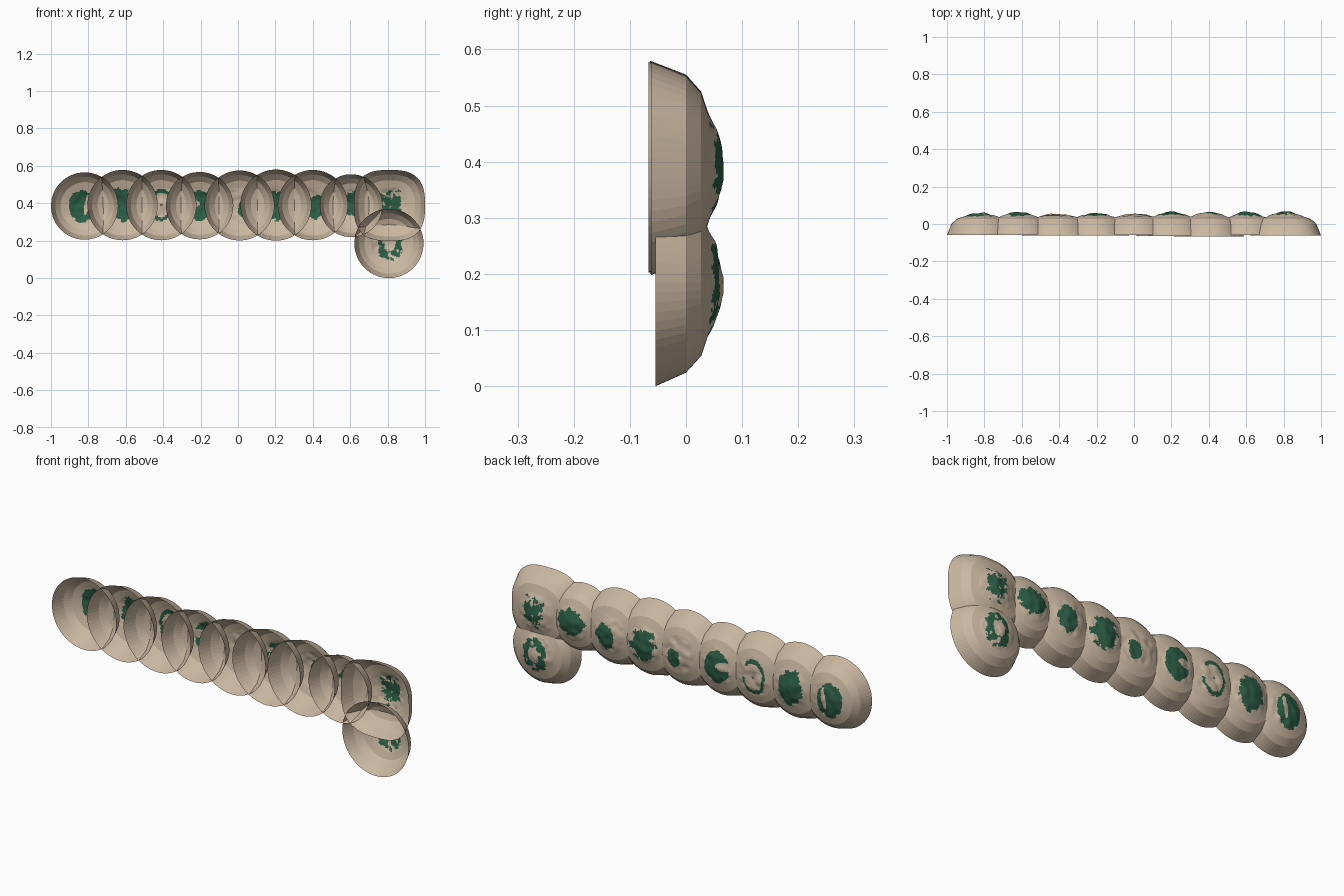
import bpy, math
from mathutils import Vector, noise

if "Cube" in bpy.data.objects:
    bpy.data.objects.remove(bpy.data.objects["Cube"])

def material(name, col):
    m = bpy.data.materials.new(name)
    m.diffuse_color = col
    m.use_nodes = True
    m.node_tree.nodes["Principled BSDF"].inputs["Base Color"].default_value = m.diffuse_color
    return m

TAN = material("tan_shell", (0.60, 0.48, 0.36, 1))
GREEN = material("green_patch", (0.025, 0.11, 0.06, 1))
SEG = 64

# radius fraction and depth of the faceted bowl wall
WALL = [(1.0, None), (0.87, 0.0), (0.71, 0.027), (0.52, 0.039)]
CAP_RINGS = 18

def ellipse(u, v, cu, cv, a, b):
    return math.hypot((u - cu) / a, (v - cv) / b)

# patch shapes, in x and z offsets from each bowl centre (n is noise)
def slit(u, v, n):
    return ellipse(u, v, -.015, 0, .068, .085) + .12 * n < 1 and ellipse(u, v, .01 + .15 * v, .01, .012, .055) + .3 * n > 1

def full(u, v, n):
    return ellipse(u, v, 0, 0, .068, .085) + .2 * n < 1

def ring(u, v, n):
    d = ellipse(u, v, 0, 0, .065, .085) + .08 * n
    return .78 < d < 1 and not (u > .02 and -.01 < v < .05)

def moon(u, v, n):
    return ellipse(u, v, 0, 0, .068, .08) + .1 * n < 1 and ellipse(u, v, -.045, .01, .045, .022) + .2 * n > 1

def small(u, v, n):
    return ellipse(u, v, .025, -.02, .035, .045) + .3 * n < 1

def rough(u, v, n):
    return ellipse(u, v, .005, 0, .068, .08) + .35 * n < 1

def medium(u, v, n):
    return ellipse(u, v, .015, -.01, .052, .062) + .25 * n < 1

def wide(u, v, n):
    return ellipse(u, v, .01, .01, .075, .065) + .25 * n < 1

def blotch(u, v, n):
    return ellipse(u, v, .01, .015, .055, .065) + .75 * n < .95

def broken_ring(u, v, n):
    d = ellipse(u, v, .005, -.005, .065, .08)
    return .45 < d + .25 * n < 1.0 and n < .3

# x, z, radius, rim y, tip height, squareness, patch
BOWLS = [
    (-.82, .385, .180, -.060, .059, 2.0, slit),
    (-.617, .390, .188, -.060, .064, 2.0, full),
    (-.41, .390, .188, -.061, .053, 2.0, ring),
    (-.205, .387, .180, -.062, .059, 2.0, moon),
    (.008, .388, .187, -.060, .053, 2.0, small),
    (.203, .390, .190, -.064, .064, 2.0, rough),
    (.40, .390, .188, -.067, .063, 2.0, medium),
    (.605, .387, .168, -.060, .065, 2.0, wide),
    (.81, .388, .190, -.062, .065, 2.8, blotch),
    (.807, .185, .185, -.054, .066, 2.0, broken_ring),
]

def build_bowl(i, cx, cz, r, rim, tip, power, patch):
    def nz(u, v, s):
        return noise.noise(Vector((u * s, v * s, i * 7.3)))
    verts, faces = [], []
    rings = [(f, rim if y is None else y, 0) for f, y in WALL]
    f0, y0, _ = rings[-1]
    for k in range(1, CAP_RINGS):
        t = k / CAP_RINGS
        rings.append((f0 * (1 - t), y0 + (tip - y0) * math.sin(t * math.pi / 2), t))
    for f, y, t in rings:
        # rim outline softens to round towards the tip
        p = 2 + (power - 2) * f
        for s in range(SEG):
            a = 2 * math.pi * s / SEG
            c, d = math.cos(a), math.sin(a)
            q = r * f / (abs(c) ** p + abs(d) ** p) ** (1 / p)
            u, v = q * c, q * d
            bump = min(1, 4 * t) * .006 * nz(u, v, 28)
            verts.append((cx + u, min(y + bump, .067), cz + v))
    verts.append((cx, tip, cz))
    n = len(rings)
    for k in range(n - 1):
        for s in range(SEG):
            e = (s + 1) % SEG
            faces.append((k * SEG + s, (k + 1) * SEG + s, (k + 1) * SEG + e, k * SEG + e))
    for s in range(SEG):
        faces.append(((n - 1) * SEG + s, n * SEG, (n - 1) * SEG + (s + 1) % SEG))
    me = bpy.data.meshes.new("bowl_%02d" % (i + 1))
    me.from_pydata(verts, [], faces)
    me.materials.append(TAN)
    me.materials.append(GREEN)
    # colour the irregular patch on the tip
    for poly in me.polygons:
        u, v = poly.center.x - cx, poly.center.z - cz
        if patch(u, v, nz(u, v, 40) + .5 * nz(u, v, 95)):
            poly.material_index = 1
    me.update()
    ob = bpy.data.objects.new(me.name, me)
    bpy.context.collection.objects.link(ob)

for i, bowl in enumerate(BOWLS):
    build_bowl(i, *bowl)
